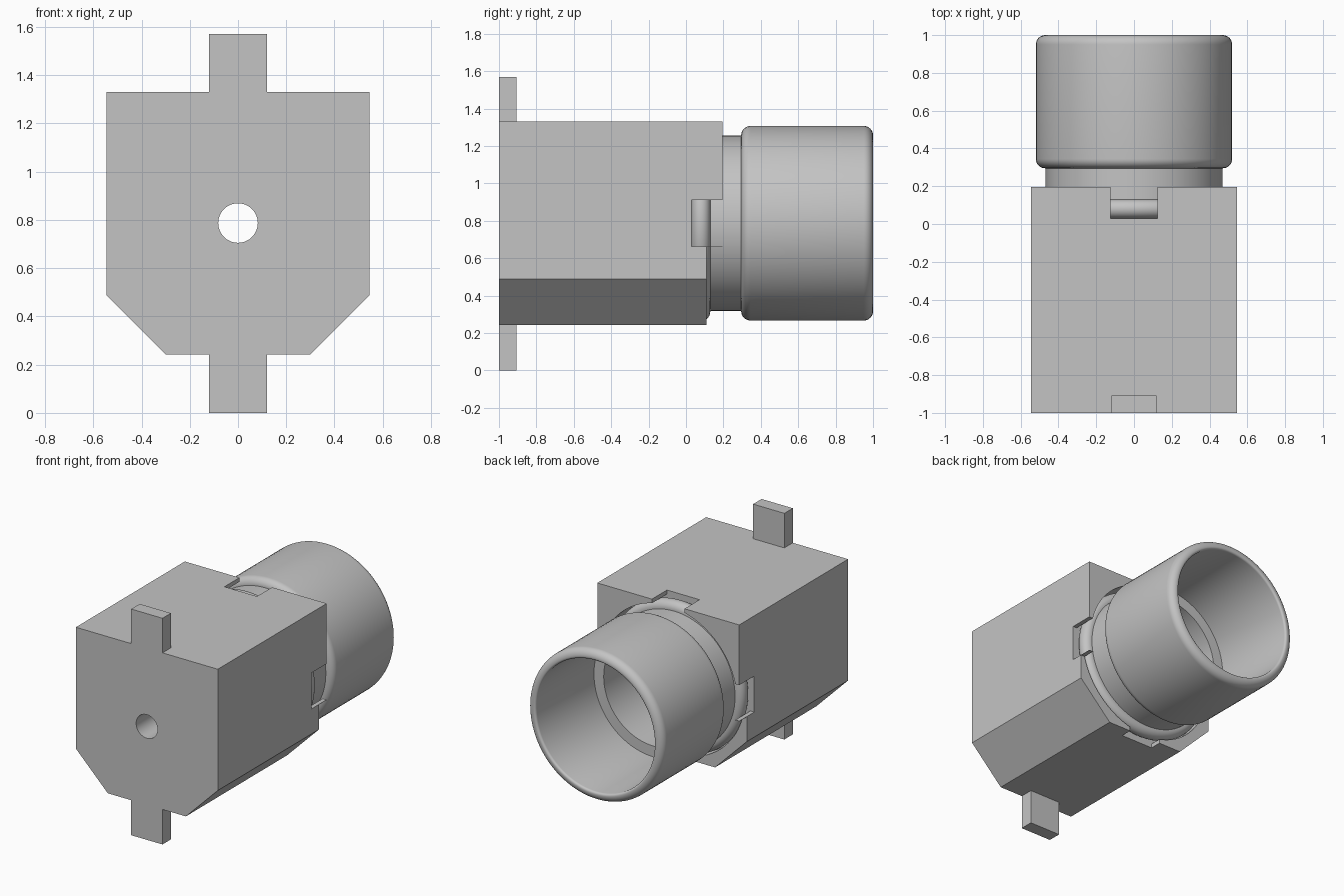
import bpy, bmesh
from math import pi, sin, cos, radians
from mathutils import Matrix, Vector

cube = bpy.data.objects.get("Cube")
if cube:
    bpy.data.objects.remove(cube, do_unlink=True)

AXIS_Z = 0.787   # height of the bore axis
POCKET_Y = 0.03  # floor of the round pocket

grey = bpy.data.materials.new("plain grey")
grey.use_nodes = True
grey.diffuse_color = (0.55, 0.55, 0.55, 1)
grey.node_tree.nodes["Principled BSDF"].inputs["Base Color"].default_value = (0.55, 0.55, 0.55, 1)


def finish(name, bm):
    bmesh.ops.recalc_face_normals(bm, faces=bm.faces)
    mesh = bpy.data.meshes.new(name)
    bm.to_mesh(mesh)
    bm.free()
    mesh.materials.append(grey)
    obj = bpy.data.objects.new(name, mesh)
    bpy.context.collection.objects.link(obj)
    return obj


def select(obj):
    bpy.ops.object.select_all(action='DESELECT')
    obj.select_set(True)
    bpy.context.view_layer.objects.active = obj


def box(name, low, high):
    low, high = Vector(low), Vector(high)
    bm = bmesh.new()
    bmesh.ops.create_cube(bm, size=1, matrix=Matrix.Translation((low + high) / 2)
                          @ Matrix.Diagonal((*(high - low), 1)))
    return finish(name, bm)


def cylinder(name, radius, y0, y1, sides=96):
    bm = bmesh.new()
    bmesh.ops.create_cone(bm, cap_ends=True, segments=sides, radius1=radius, radius2=radius,
                          depth=y1 - y0,
                          matrix=Matrix.Translation((0, (y0 + y1) / 2, AXIS_Z))
                          @ Matrix.Rotation(pi / 2, 4, 'X'))
    return finish(name, bm)


def cut(obj, cutter):
    cutter.hide_render = True
    mod = obj.modifiers.new("cut", 'BOOLEAN')
    mod.operation = 'DIFFERENCE'
    mod.solver = 'EXACT'
    mod.object = cutter
    select(obj)
    bpy.ops.object.modifier_apply(modifier=mod.name)
    bpy.data.objects.remove(cutter, do_unlink=True)


def arc(r, y, radius, start, end, steps=8):
    """Rounded corner in (radius, y) coordinates; angles in degrees."""
    angles = [radians(start + (end - start) * i / steps) for i in range(steps + 1)]
    return [(r + radius * cos(a), y + radius * sin(a)) for a in angles]


def lathe(name, profile, sides=96):
    bm = bmesh.new()
    verts = [bm.verts.new((r, y, AXIS_Z)) for r, y in profile]
    edges = [bm.edges.new((a, b)) for a, b in zip(verts, verts[1:] + verts[:1])]
    bmesh.ops.spin(bm, geom=verts + edges, cent=(0, 0, AXIS_Z), axis=(0, 1, 0),
                   angle=2 * pi, steps=sides, use_duplicate=False)
    bmesh.ops.remove_doubles(bm, verts=bm.verts, dist=1e-5)
    return finish(name, bm)


# Housing: chamfered block
half = [(0.3, 0.243), (0.545, 0.488), (0.545, 1.33)]
outline = half + [(-x, z) for x, z in reversed(half)]
bm = bmesh.new()
face = bm.faces.new([bm.verts.new((x, -1, z)) for x, z in outline])
moved = bmesh.ops.extrude_face_region(bm, geom=[face])["geom"]
bmesh.ops.translate(bm, vec=(0, 1.195, 0),
                    verts=[v for v in moved if isinstance(v, bmesh.types.BMVert)])
housing = finish("housing", bm)

# Lower half is shorter, then round pocket, four notches and the pin hole
cut(housing, box("step_cutter", (-1, 0.11, 0), (1, 0.5, 0.66)))
cut(housing, cylinder("pocket_cutter", 0.53, POCKET_Y, 0.5))
for dx, dz in ((1, 0), (-1, 0), (0, 1), (0, -1)):
    cx, cz = dx * 0.65, AXIS_Z + dz * 0.65
    hx, hz = (0.2, 0.125) if dx else (0.125, 0.2)
    cut(housing, box("notch_cutter", (cx - hx, POCKET_Y, cz - hz), (cx + hx, 0.5, cz + hz)))
cut(housing, cylinder("hole_cutter", 0.082, -1.2, 0.5, 48))

# Mounting tabs at the front edge
box("top_tab", (-0.12, -1, 1.33), (0.12, -0.907, 1.57))
box("bottom_tab", (-0.12, -1, 0), (0.12, -0.907, 0.243))

# Hollow sleeve: retaining bead, neck and rounded collar
profile = [(0.38, 0), (0.38, 0.36), (0.455, 0.36)]
profile += arc(0.47, 0.985, 0.015, 180, 90, 4)
profile += arc(0.47, 0.95, 0.05, 90, 0)
profile += arc(0.47, 0.345, 0.05, 0, -90)
profile += [(0.468, 0.295)]
profile += [(0.468, 0.13)] + arc(0.472, 0.08, 0.05, 90, -90, 16) + [(0.468, 0.03), (0.468, 0)]
sleeve = lathe("sleeve", profile)

for obj in (sleeve, housing):
    select(obj)
    bpy.ops.object.shade_smooth_by_angle(angle=radians(30))
